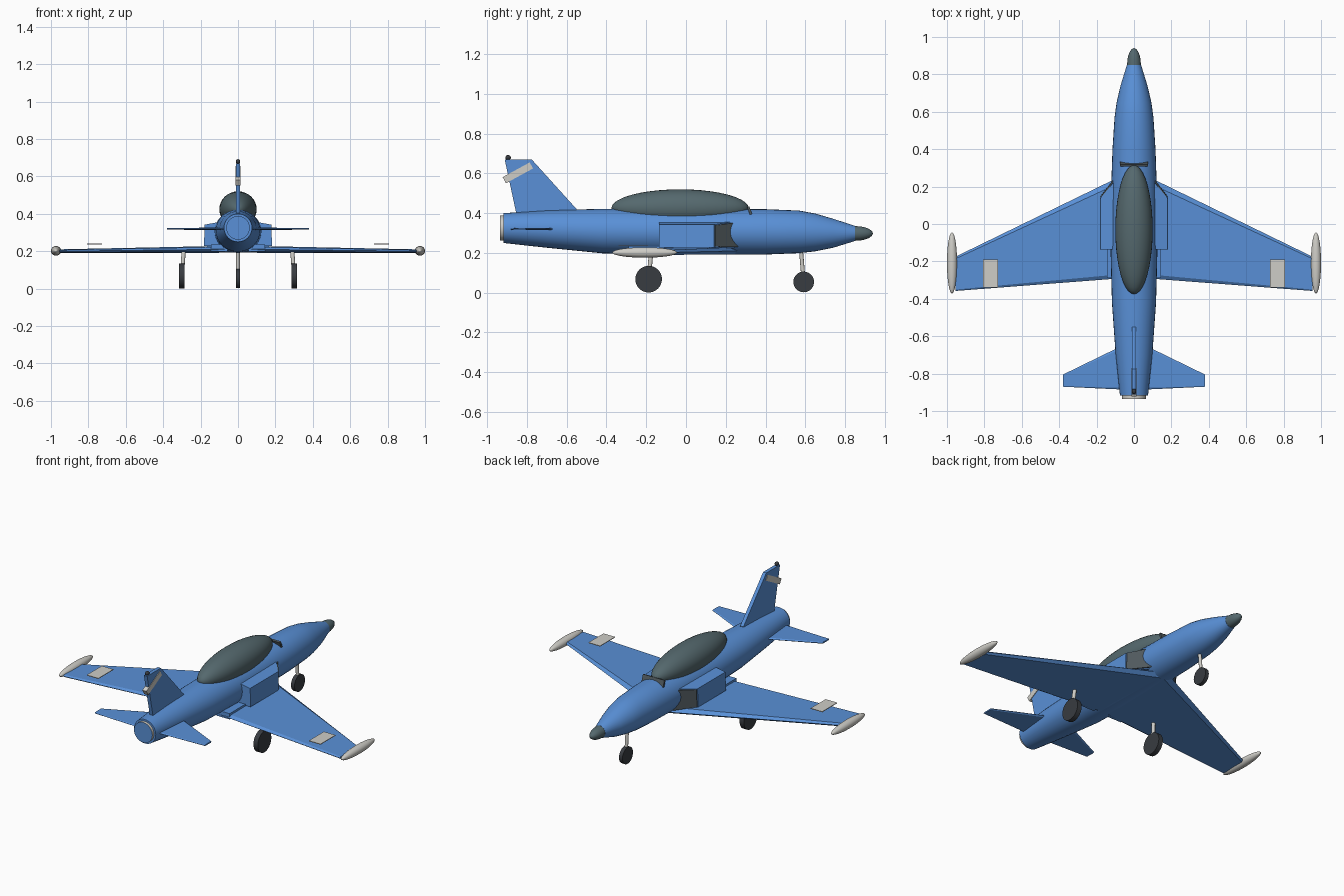
import bpy, bmesh, math
from mathutils import Vector

if "Cube" in bpy.data.objects:
    bpy.data.objects.remove(bpy.data.objects["Cube"])


def mat(name, r, g, b):
    m = bpy.data.materials.new(name)
    m.diffuse_color = (r, g, b, 1)
    m.use_nodes = True
    m.node_tree.nodes["Principled BSDF"].inputs["Base Color"].default_value = m.diffuse_color
    return m


BLUE = mat("blue_paint", 0.10, 0.28, 0.68)
GLASS = mat("slate_glass", 0.09, 0.14, 0.155)
LIGHT = mat("light_grey", 0.62, 0.61, 0.57)
RUBBER = mat("dark_rubber", 0.04, 0.045, 0.052)
FRAME = mat("frame_grey", 0.08, 0.10, 0.11)


def finish(name, bm, mats, smooth=None):
    """Turn a bmesh into an object."""
    bmesh.ops.recalc_face_normals(bm, faces=bm.faces)
    me = bpy.data.meshes.new(name)
    bm.to_mesh(me)
    bm.free()
    ob = bpy.data.objects.new(name, me)
    bpy.context.collection.objects.link(ob)
    for m in mats:
        me.materials.append(m)
    if smooth:
        bpy.ops.object.select_all(action='DESELECT')
        ob.select_set(True)
        bpy.context.view_layer.objects.active = ob
        bpy.ops.object.shade_smooth_by_angle(angle=math.radians(smooth))
    return ob


def loft(name, rings, mats, smooth=None, front_index=0):
    """Skin closed rings of points and cap both ends."""
    bm = bmesh.new()
    vs = [[bm.verts.new(p) for p in ring] for ring in rings]
    n = len(vs[0])
    for a, b in zip(vs, vs[1:]):
        for i in range(n):
            bm.faces.new((a[i], a[(i + 1) % n], b[(i + 1) % n], b[i]))
    bm.faces.new(vs[0]).material_index = front_index
    bm.faces.new(vs[-1])
    return finish(name, bm, mats, smooth)


def ring(y, z, rx, rz, n=32):
    return [(rx * math.cos(2 * math.pi * i / n), y,
             z + rz * math.sin(2 * math.pi * i / n)) for i in range(n)]


def ellipsoid(name, c, r, m):
    bm = bmesh.new()
    bmesh.ops.create_uvsphere(bm, u_segments=32, v_segments=20, radius=1)
    for v in bm.verts:   # poles along the length
        x, y, z = v.co
        v.co = (c[0] + x * r[0], c[1] + z * r[1], c[2] + y * r[2])
    return finish(name, bm, [m], 40)


def rod(name, a, b, r, m, n=24):
    a, b = Vector(a), Vector(b)
    d = b - a
    bm = bmesh.new()
    bmesh.ops.create_cone(bm, cap_ends=True, segments=n, radius1=r, radius2=r, depth=d.length)
    q = d.to_track_quat('Z', 'Y')
    for v in bm.verts:
        v.co = q @ v.co + (a + b) / 2
    return finish(name, bm, [m], 40)


def box(name, c, size, m, tilt=0):
    bm = bmesh.new()
    bmesh.ops.create_cube(bm, size=1)
    ca, sa = math.cos(tilt), math.sin(tilt)
    for v in bm.verts:
        x, y, z = (v.co[i] * size[i] for i in range(3))
        v.co = (c[0] + x, c[1] + y * ca - z * sa, c[2] + y * sa + z * ca)
    return finish(name, bm, [m])


def section(x, lead, trail, z, t):
    """Thin wing section with a bevelled leading and trailing edge."""
    c = lead - trail
    h = t / 2
    return [(x, lead, z), (x, lead - 0.06 * c, z + h), (x, trail + 0.04 * c, z + h * 0.7),
            (x, trail, z), (x, trail + 0.04 * c, z - h * 0.7), (x, lead - 0.06 * c, z - h)]


# Fuselage and nose cone
body = [(-0.918, 0.325, 0.075, 0.075), (-0.70, 0.32, 0.098, 0.094), (-0.42, 0.31, 0.118, 0.112),
        (-0.15, 0.307, 0.125, 0.115), (0.20, 0.306, 0.122, 0.115), (0.40, 0.306, 0.115, 0.114),
        (0.57, 0.306, 0.104, 0.107), (0.65, 0.303, 0.093, 0.095), (0.74, 0.299, 0.072, 0.073),
        (0.85, 0.298, 0.038, 0.038)]
loft("fuselage", [ring(*s) for s in body], [BLUE], 35)
cone = [(0.85 + 0.09 * math.sin(a), 0.298, 0.037 * math.cos(a), 0.037 * math.cos(a))
        for a in (0, 0.3, 0.6, 0.9, 1.2, 1.4, 1.54)]
loft("nose_cone", [ring(*s) for s in cone], [GLASS], 50)

# Exhaust sleeve with a painted end disc
loft("exhaust_sleeve", [ring(-0.935, 0.325, 0.063, 0.063), ring(-0.90, 0.325, 0.063, 0.063)],
     [LIGHT, BLUE], 35, front_index=1)

# Canopy and windscreen frame
ellipsoid("canopy", (0, -0.03, 0.425), (0.1, 0.345, 0.095), GLASS)
box("windscreen_frame", (0, 0.32, 0.413), (0.148, 0.012, 0.042), FRAME, 0.35)

# Fin with painted band and tip beacon
fin = [(-0.912, 0.67), (-0.776, 0.67), (-0.55, 0.42), (-0.56, 0.38), (-0.85, 0.38)]
loft("fin", [[(s * 0.011, y, z) for y, z in fin] for s in (-1, 1)], [BLUE])
box("fin_band", (0, -0.846, 0.603), (0.028, 0.155, 0.035), LIGHT, 0.50)
ellipsoid("fin_beacon", (0, -0.895, 0.68), (0.012, 0.014, 0.012), RUBBER)

# Mirrored parts
for side, s in (("left", -1), ("right", 1)):
    loft(side + "_wing", [section(0, 0.29, -0.285, 0.211, 0.038),
                          section(s * 0.955, -0.175, -0.358, 0.2, 0.02)], [BLUE])
    loft(side + "_tailplane", [section(0, -0.62, -0.888, 0.32, 0.012),
                               section(s * 0.38, -0.805, -0.87, 0.32, 0.01)], [BLUE])
    box(side + "_root_fairing", (s * 0.1, -0.065, 0.217), (0.09, 0.45, 0.036), BLUE)
    ellipsoid(side + "_tip_tank", (s * 0.973, -0.208, 0.202), (0.027, 0.163, 0.026), LIGHT)
    box(side + "_wing_panel", (s * 0.767, -0.265, 0.239), (0.08, 0.148, 0.004), LIGHT)

    # Intake with a raked dark mouth
    def intake(yi, yo):
        return [(s * 0.09, yi, 0.225), (s * 0.182, yo, 0.228),
                (s * 0.178, yo, 0.342), (s * 0.09, yi, 0.358)]
    loft(side + "_intake", [intake(-0.135, -0.135), intake(0.245, 0.14)], [BLUE])
    mouth = [Vector(p) for p in intake(0.262, 0.14)]
    mid = sum(mouth, Vector()) / 4
    mouth = [mid + (p - mid) * 0.94 for p in mouth]
    loft(side + "_intake_mouth", [[p - Vector((0, 0.008, 0)) for p in mouth],
                                  [p + Vector((0, 0.004, 0)) for p in mouth]], [FRAME])

    # Main gear
    rod(side + "_main_wheel", (s * 0.285, -0.188, 0.068), (s * 0.315, -0.188, 0.068), 0.067, RUBBER, 32)
    rod(side + "_main_strut", (s * 0.30, -0.188, 0.07), (s * 0.29, -0.175, 0.205), 0.011, LIGHT, 16)

# Nose gear
rod("nose_wheel", (-0.012, 0.592, 0.054), (0.012, 0.592, 0.054), 0.052, RUBBER, 32)
rod("nose_strut", (0, 0.592, 0.055), (0, 0.578, 0.22), 0.01, LIGHT, 16)
